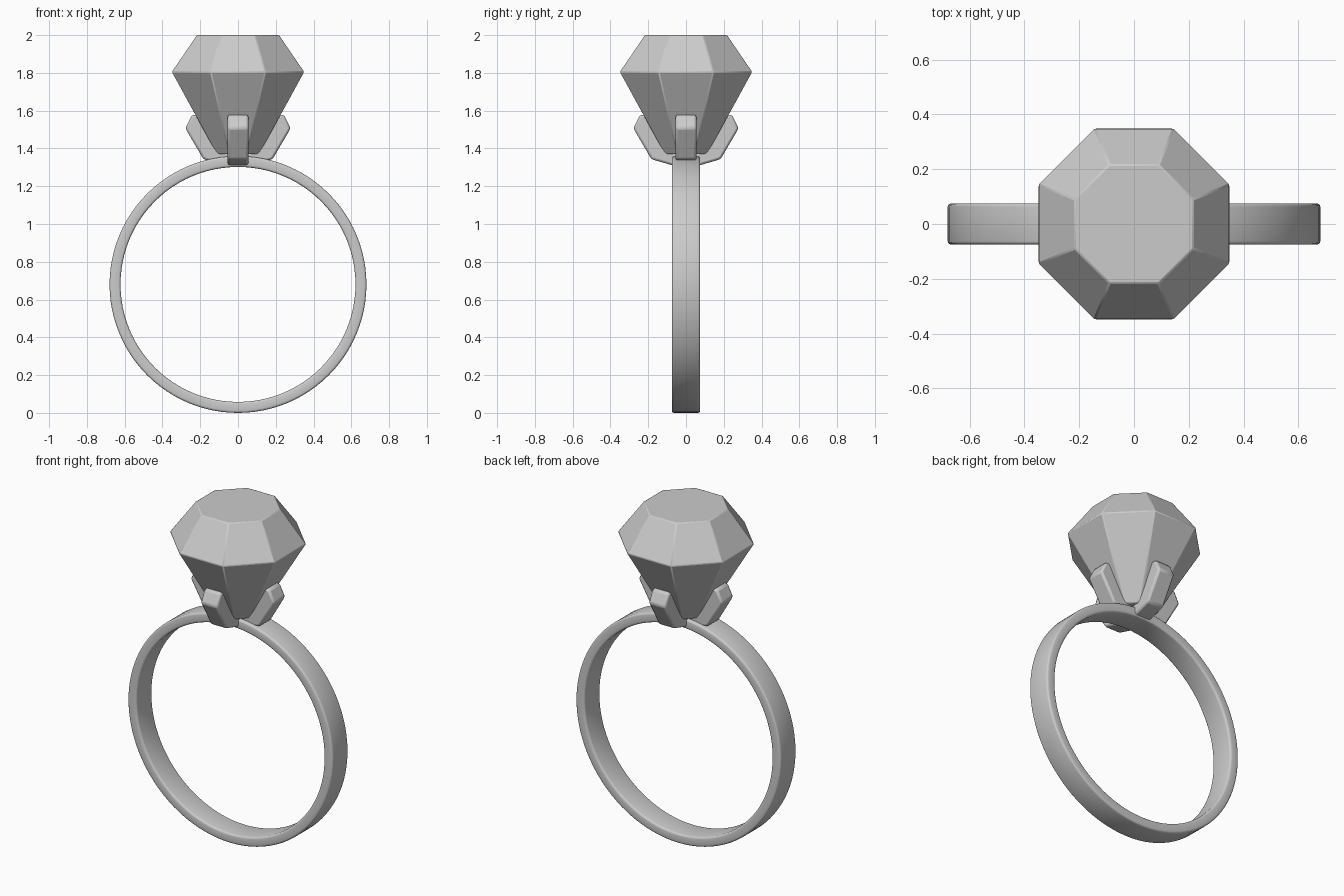
import bpy, bmesh
from math import sin, cos, pi, radians

if "Cube" in bpy.data.objects:
    bpy.data.objects.remove(bpy.data.objects["Cube"])


def finish(name, bm, bevel=0.0, segments=2, smooth=30):
    bmesh.ops.recalc_face_normals(bm, faces=bm.faces)
    mesh = bpy.data.meshes.new(name)
    bm.to_mesh(mesh)
    bm.free()
    obj = bpy.data.objects.new(name, mesh)
    bpy.context.collection.objects.link(obj)
    if bevel:
        mod = obj.modifiers.new("soft_edges", "BEVEL")
        mod.width, mod.segments, mod.limit_method = bevel, segments, "ANGLE"
        mod.angle_limit = radians(15)
    bpy.ops.object.select_all(action="DESELECT")
    obj.select_set(True)
    bpy.context.view_layer.objects.active = obj
    bpy.ops.object.shade_smooth_by_angle(angle=radians(smooth))
    return obj


def bridge(bm, a, b):
    n = len(a)
    for i in range(n):
        bm.faces.new((a[i], a[(i + 1) % n], b[(i + 1) % n], b[i]))


# Band: softened rectangular section (radius, y) swept around the y axis
R_OUT, R_IN, HALF_W, C, STEPS = 0.68, 0.622, 0.075, 0.012, 96
section = []
for r, y, start in ((R_OUT - C, HALF_W - C, 0), (R_IN + C, HALF_W - C, 90),
                    (R_IN + C, C - HALF_W, 180), (R_OUT - C, C - HALF_W, 270)):
    for k in range(4):
        t = radians(start + 30 * k)
        section.append((r + C * cos(t), y + C * sin(t)))
bm = bmesh.new()
rings = []
for i in range(STEPS):
    a = 2 * pi * i / STEPS
    rings.append([bm.verts.new((r * cos(a), y, R_OUT + r * sin(a))) for r, y in section])
for i in range(STEPS):
    bridge(bm, rings[i], rings[(i + 1) % STEPS])
finish("band", bm, smooth=40)

# Gem: eight-sided stone with flat table, given as (apothem, z)
bm = bmesh.new()
levels = []
for apothem, z in ((0.112, 1.37), (0.35, 1.805), (0.217, 2.0)):
    r = apothem / cos(pi / 8)
    levels.append([bm.verts.new((r * cos(pi / 8 + i * pi / 4), r * sin(pi / 8 + i * pi / 4), z))
                   for i in range(8)])
for low, high in zip(levels, levels[1:]):
    bridge(bm, low, high)
bm.faces.new(levels[0])
bm.faces.new(levels[-1])
finish("gem", bm, bevel=0.005, segments=1, smooth=15)

# Prongs: bent claw profile (outward, z), one on each axis direction
claw = [(0.0, 1.308), (0.07, 1.31), (0.183, 1.343), (0.279, 1.507),
        (0.243, 1.578), (0.202, 1.578), (0.105, 1.39), (0.0, 1.36)]
for n, name in enumerate(("right_prong", "back_prong", "left_prong", "front_prong")):
    bm = bmesh.new()
    sides = [[bm.verts.new((x, y, z)) for x, z in claw] for y in (-0.055, 0.055)]
    bridge(bm, *sides)
    for side in sides:
        bm.faces.new(side)
    prong = finish(name, bm, bevel=0.012)
    prong.rotation_euler.z = n * pi / 2
